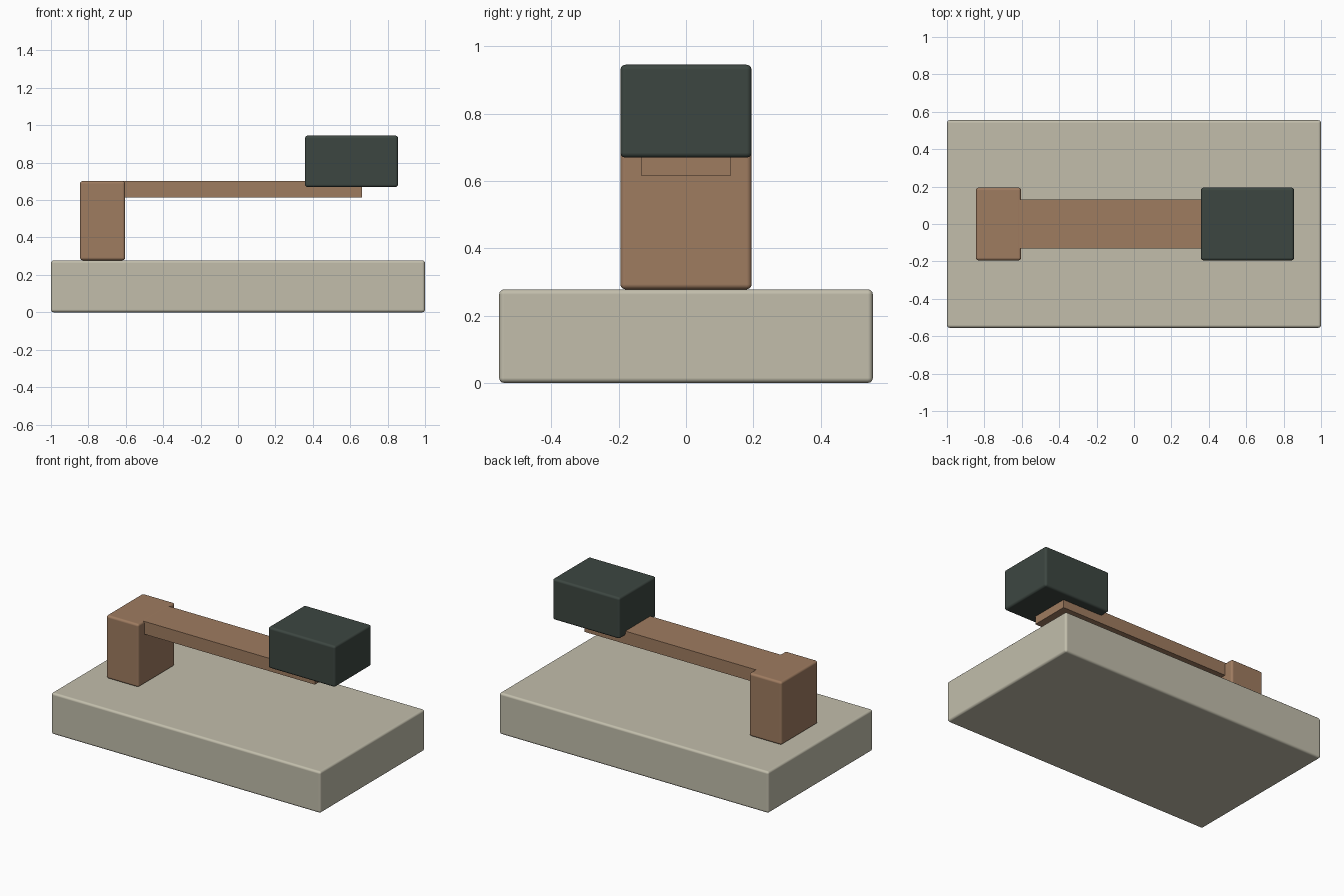
import bpy
import bmesh
from mathutils import Vector

default = bpy.data.objects.get("Cube")
if default:
    bpy.data.objects.remove(default, do_unlink=True)


def make_material(name, color):
    mat = bpy.data.materials.new(name)
    mat.use_nodes = True
    mat.diffuse_color = (*color, 1)
    bsdf = mat.node_tree.nodes["Principled BSDF"]
    bsdf.inputs["Base Color"].default_value = (*color, 1)
    bsdf.inputs["Roughness"].default_value = 0.7
    return mat


def make_block(name, low, high, mat, bevel=0.0):
    """Box between two corners, with optional softly rounded edges."""
    low, high = Vector(low), Vector(high)
    bm = bmesh.new()
    bmesh.ops.create_cube(bm, size=1)
    bmesh.ops.scale(bm, vec=high - low, verts=bm.verts)
    mesh = bpy.data.meshes.new(name)
    bm.to_mesh(mesh)
    bm.free()
    mesh.materials.append(mat)
    obj = bpy.data.objects.new(name, mesh)
    obj.location = (low + high) / 2
    bpy.context.collection.objects.link(obj)
    if bevel:
        mod = obj.modifiers.new("rounded_edges", "BEVEL")
        mod.width = bevel
        mod.segments = 3
        mod.harden_normals = True
        mesh.shade_smooth()
    return obj


stone = make_material("pale stone", (0.54, 0.515, 0.41))
wood = make_material("warm brown", (0.345, 0.2, 0.117))
dark = make_material("dark green grey", (0.046, 0.062, 0.053))

# Wide slab underneath
make_block("base", (-1, -0.555, 0), (1, 0.555, 0.278), stone, 0.015)

# Upright at the right end, carrying the arm
make_block("post", (-0.845, -0.195, 0.278), (-0.603, 0.195, 0.702), wood, 0.015)

# Flat cantilever arm with sharp edges, rooted inside the post
make_block("arm", (-0.7, -0.132, 0.615), (0.663, 0.132, 0.701), wood)

# Heavy block resting over the free end of the arm
make_block("weight", (0.358, -0.195, 0.669), (0.856, 0.195, 0.945), dark, 0.015)
